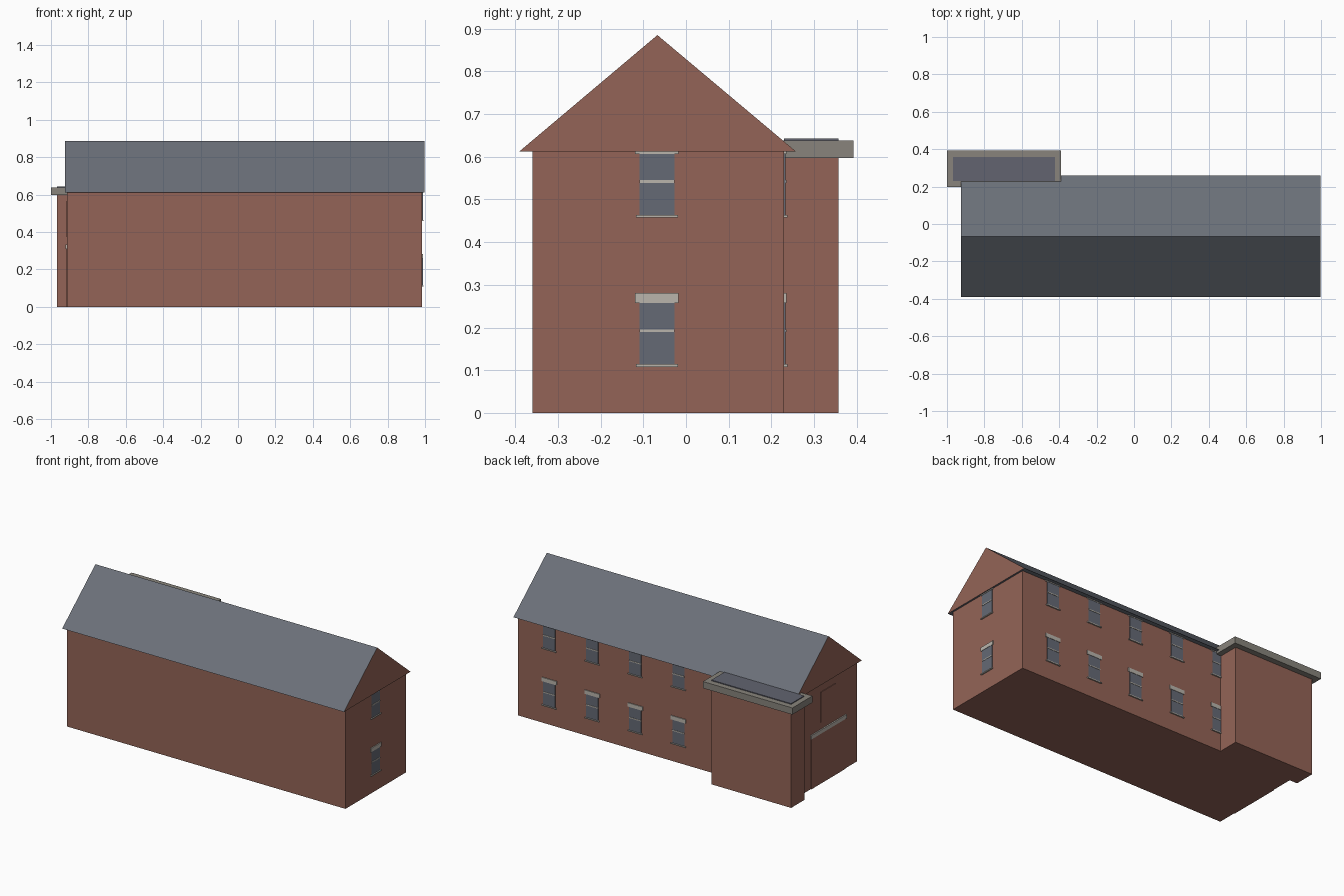
import bpy
import bmesh

cube = bpy.data.objects.get("Cube")
if cube:
    bpy.data.objects.remove(cube, do_unlink=True)


def material(name, srgb):
    """Flat colour given as 0-255 screen values, stored linear."""
    lin = [(c / 255 / 12.92) if c < 11 else ((c / 255 + 0.055) / 1.055) ** 2.4 for c in srgb]
    mat = bpy.data.materials.new(name)
    mat.use_nodes = True
    mat.diffuse_color = (*lin, 1)
    bsdf = next(n for n in mat.node_tree.nodes if n.type == "BSDF_PRINCIPLED")
    bsdf.inputs["Base Color"].default_value = (*lin, 1)
    bsdf.inputs["Roughness"].default_value = 0.9
    return mat


brick = material("red brick", (148, 100, 87))
slate = material("roof slate", (107, 112, 121))
glass = material("window glass", (101, 106, 117))
stone = material("pale stone", (186, 181, 172))
cornice = material("cornice stone", (136, 132, 124))
flat_roof = material("flat roof felt", (98, 100, 112))


def make_object(name, bm, *mats):
    bmesh.ops.recalc_face_normals(bm, faces=bm.faces)
    mesh = bpy.data.meshes.new(name)
    bm.to_mesh(mesh)
    bm.free()
    for mat in mats:
        mesh.materials.append(mat)
    obj = bpy.data.objects.new(name, mesh)
    bpy.context.collection.objects.link(obj)
    return obj


def box(name, xs, ys, zs, mat):
    """Box between pairs of limits along each axis."""
    bm = bmesh.new()
    bmesh.ops.create_cube(bm, size=1)
    for v in bm.verts:
        v.co = [lim[int(c > 0)] for lim, c in zip((xs, ys, zs), v.co)]
    return make_object(name, bm, mat)


# Wall planes of the main block
WEST, EAST, FRONT, BACK, EAVES = -0.915, 0.985, -0.36, 0.23, 0.612

# Main block
box("main_walls", (WEST, EAST), (FRONT, BACK), (0, EAVES), brick)

# Pitched roof: slate slopes and soffit, brick gable ends
bm = bmesh.new()
profile = [(-0.391, EAVES), (0.258, EAVES), (-0.067, 0.885)]
gable = bm.faces.new([bm.verts.new((WEST - 0.01, y, z)) for y, z in profile])
sweep = bmesh.ops.extrude_face_region(bm, geom=[gable], use_keep_orig=True)
for v in sweep["geom"]:
    if isinstance(v, bmesh.types.BMVert):
        v.co.x = EAST + 0.011
bm.normal_update()
for face in bm.faces:
    face.material_index = 1 if abs(face.normal.x) > 0.9 else 0
make_object("pitched_roof", bm, slate, brick)

# Rear annex with overhanging cornice and flat roof
ax, ay = (-0.967, -0.423), (BACK, 0.357)
box("annex_walls", ax, (BACK - 0.001, ay[1]), (0, 0.6), brick)
box("annex_cornice", (ax[0] - 0.033, ax[1] + 0.033), (ay[0] - 0.033, ay[1] + 0.035),
    (0.597, 0.638), cornice)
box("annex_flat_roof", ax, ay, (0.63, 0.643), flat_roof)


def wall_plate(name, wall, centre, half, zs, depth, mat):
    """Shallow plate standing proud of the back, east or west wall."""
    along = (centre - half, centre + half)
    if wall == "back":
        return box(name, along, (BACK - 0.001, BACK + depth), zs, mat)
    if wall == "east":
        return box(name, (EAST - 0.001, EAST + depth), along, zs, mat)
    return box(name, (WEST - depth, WEST + 0.001), along, zs, mat)


def window(label, wall, centre, sill):
    parts = [
        ("glass", 0.041, 0.003, 0.149, 0.003, glass),
        ("sill", 0.049, -0.002, 0.004, 0.008, stone),
        ("meeting_rail", 0.041, 0.079, 0.085, 0.005, stone),
        ("lintel", 0.051, 0.147, 0.171, 0.005, stone),
    ]
    for part, half, low, high, depth, mat in parts:
        wall_plate(f"{label}_{part}", wall, centre, half, (sill + low, sill + high), depth, mat)


# Two storeys of sash windows on the back wall and the east end
for floor, sill in (("ground", 0.11), ("upper", 0.46)):
    for i in range(5):
        window(f"{floor}_back_window_{i + 1}", "back", 0.771 - 0.294 * i, sill)
    window(f"{floor}_end_window", "east", -0.068, sill)

# Bricked-up doorway and opening on the west end
wall_plate("blocked_doorway", "west", -0.074, 0.165, (0, 0.312), 0.004, brick)
wall_plate("doorway_lintel", "west", -0.076, 0.172, (0.31, 0.333), 0.008, stone)
wall_plate("blocked_opening", "west", -0.072, 0.069, (0.375, 0.562), 0.004, brick)
